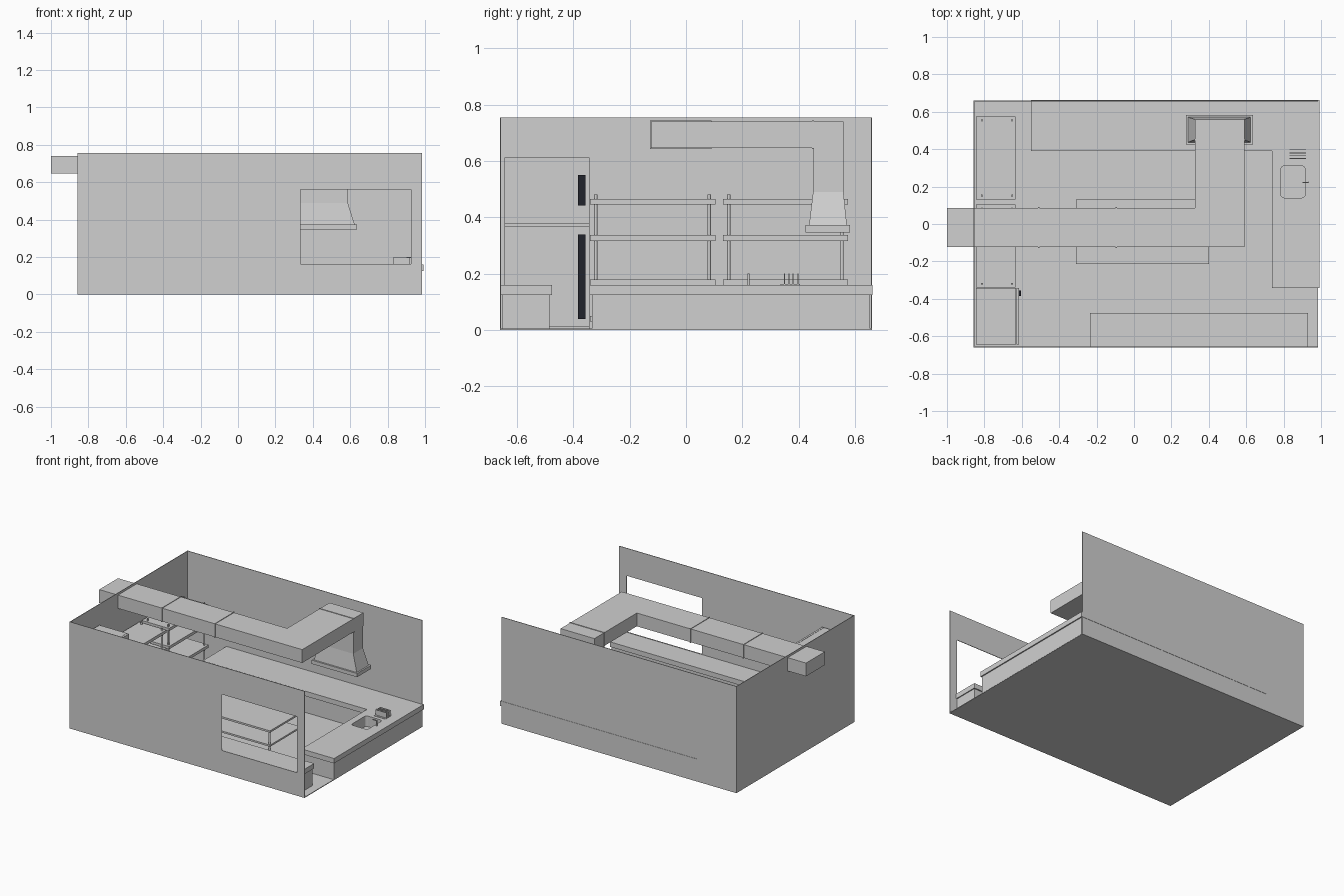
import bpy, bmesh, math

if "Cube" in bpy.data.objects:
    bpy.data.objects.remove(bpy.data.objects["Cube"])


def material(name, c):
    m = bpy.data.materials.new(name)
    m.diffuse_color = (*c, 1)
    m.use_nodes = True
    m.node_tree.nodes["Principled BSDF"].inputs["Base Color"].default_value = m.diffuse_color
    return m


GREY = material("light grey", (0.63, 0.63, 0.63))
DARK = material("dark handle", (0.015, 0.017, 0.025))


def finish(name, bm, mat=GREY):
    bmesh.ops.recalc_face_normals(bm, faces=bm.faces)
    me = bpy.data.meshes.new(name)
    bm.to_mesh(me)
    bm.free()
    me.materials.append(mat)
    ob = bpy.data.objects.new(name, me)
    bpy.context.collection.objects.link(ob)
    return ob


def prism(name, pts, z0, z1, mat=GREY):
    """Extrude a plan outline from z0 to z1."""
    bm = bmesh.new()
    f = bm.faces.new([bm.verts.new((x, y, z0)) for x, y in pts])
    r = bmesh.ops.extrude_face_region(bm, geom=[f])
    for v in r["geom"]:
        if isinstance(v, bmesh.types.BMVert):
            v.co.z = z1
    return finish(name, bm, mat)


def box(name, x0, x1, y0, y1, z0, z1, mat=GREY):
    return prism(name, [(x0, y0), (x1, y0), (x1, y1), (x0, y1)], z0, z1, mat)


def rod(name, x, y, z0, z1, r, sides=12):
    pts = [(x + r * math.cos(2 * math.pi * i / sides),
            y + r * math.sin(2 * math.pi * i / sides)) for i in range(sides)]
    return prism(name, pts, z0, z1)


def cut(ob, cutter):
    m = ob.modifiers.new("cut", "BOOLEAN")
    m.operation = "DIFFERENCE"
    m.solver = "EXACT"
    m.object = cutter
    cutter.hide_render = True
    cutter.hide_set(True)


# Room shell: floor and three walls, right side open
T = 0.004
H = 0.755
box("floor", -0.857, 0.983, -0.66, 0.66, 0, 0.005)
box("back_wall", -0.857, 0.983, 0.66 - T, 0.66, 0, H)
left_wall = box("left_wall", -0.857, -0.857 + T, -0.66, 0.66, 0, H)
# Front wall built around the serving window
for n, x0, x1, z0, z1 in (("left", -0.857, 0.335, 0, H), ("right", 0.925, 0.983, 0, H),
                          ("below", 0.335, 0.925, 0, 0.163), ("above", 0.335, 0.925, 0.56, H)):
    box("front_wall_" + n, x0, x1, -0.66, -0.66 + T, z0, z1)

# L-shaped counter with sink recess


def ell(d):
    return [(-0.55 + d, 0.662 - d), (-0.55 + d, 0.39 + d), (0.737 + d, 0.39 + d),
            (0.737 + d, -0.342 + d), (0.992 - d, -0.342 + d), (0.992 - d, 0.662 - d)]


base = prism("counter_base", ell(0.008), 0.001, 0.125)
top = prism("counter_top", ell(0), 0.125, 0.16)
R = 0.018
corners = [(0.915 - R, 0.31 - R, 0), (0.785 + R, 0.31 - R, 90),
           (0.785 + R, 0.14 + R, 180), (0.915 - R, 0.14 + R, 270)]
sink_pts = [(cx + R * math.cos(math.radians(a + s)), cy + R * math.sin(math.radians(a + s)))
            for cx, cy, a in corners for s in (0, 22.5, 45, 67.5, 90)]
cutter = prism("sink_cutter", sink_pts, 0.085, 0.2)
cut(base, cutter)
cut(top, cutter)
rod("sink_drain", 0.848, 0.225, 0.085, 0.088, 0.008)

# Tap and upright plates beside the sink
rod("tap_post", 0.932, 0.222, 0.16, 0.2, 0.004)
box("tap_spout", 0.9, 0.932, 0.219, 0.225, 0.194, 0.2)
box("plate_rack_base", 0.832, 0.92, 0.335, 0.405, 0.16, 0.163)
for i, y in enumerate((0.35, 0.365, 0.38, 0.397)):
    box(f"rack_slat_{i}", 0.832, 0.92, y - 0.002, y + 0.002, 0.163, 0.2)

# Serving counter under the window
box("serving_base", -0.228, 0.923, -0.654, -0.484, 0.005, 0.125)
box("serving_top", -0.236, 0.93, -0.656, -0.476, 0.125, 0.16)

# Preparation table in the middle
box("table_top", -0.31, 0.4, -0.213, 0.13, 0.135, 0.148)
box("table_shelf", -0.31, 0.4, -0.213, 0.13, 0.035, 0.047)
for x in (-0.297, 0.387):
    for y in (-0.2, 0.117):
        rod("table_leg", x, y, 0, 0.148, 0.006)

# Two shelf racks on the left wall
for y0 in (-0.34, 0.132):
    y1 = y0 + 0.444
    for z in (0.03, 0.16, 0.317, 0.445):
        box("rack_shelf", -0.846, -0.633, y0, y1, z, z + 0.02)
    for x in (-0.813, -0.652):
        for y in (y0 + 0.02, y1 - 0.022):
            rod("rack_post", x, y, 0, 0.482, 0.006)

# Fridge with two doors and dark handles
box("fridge_body", -0.846, -0.63, -0.645, -0.342, 0.005, 0.613)
for n, z0, z1, h0, h1 in (("lower", 0.012, 0.37, 0.04, 0.34), ("upper", 0.378, 0.613, 0.443, 0.55)):
    box(f"fridge_{n}_door", -0.628, -0.614, -0.645, -0.342, z0, z1)
    box(f"fridge_{n}_handle", -0.614, -0.603, -0.384, -0.356, h0, h1, DARK)

# Extractor hood: rim, tapered canopy and riser
box("hood_rim", 0.277, 0.635, 0.425, 0.583, 0.347, 0.373)
bm = bmesh.new()
rings = []
for x0, x1, y0, y1, z in ((0.288, 0.624, 0.437, 0.571, 0.373), (0.327, 0.587, 0.451, 0.559, 0.49)):
    rings.append([bm.verts.new((x, y, z)) for x, y in ((x0, y0), (x1, y0), (x1, y1), (x0, y1))])
bm.faces.new(rings[0])
bm.faces.new(rings[1])
for i in range(4):
    j = (i + 1) % 4
    bm.faces.new((rings[0][i], rings[0][j], rings[1][j], rings[1][i]))
finish("hood_canopy", bm)
box("hood_riser", 0.327, 0.587, 0.451, 0.559, 0.49, 0.646)

# Overhead duct, running out through the left wall
prism("duct", [(-1, -0.124), (0.59, -0.124), (0.59, 0.56), (0.325, 0.56),
               (0.325, 0.086), (-1, 0.086)], 0.646, 0.74)
for x in (-0.51, -0.095):
    box("duct_joint", x - 0.004, x + 0.004, -0.128, 0.09, 0.643, 0.744)
box("duct_riser_joint", 0.322, 0.593, 0.447, 0.454, 0.643, 0.744)
